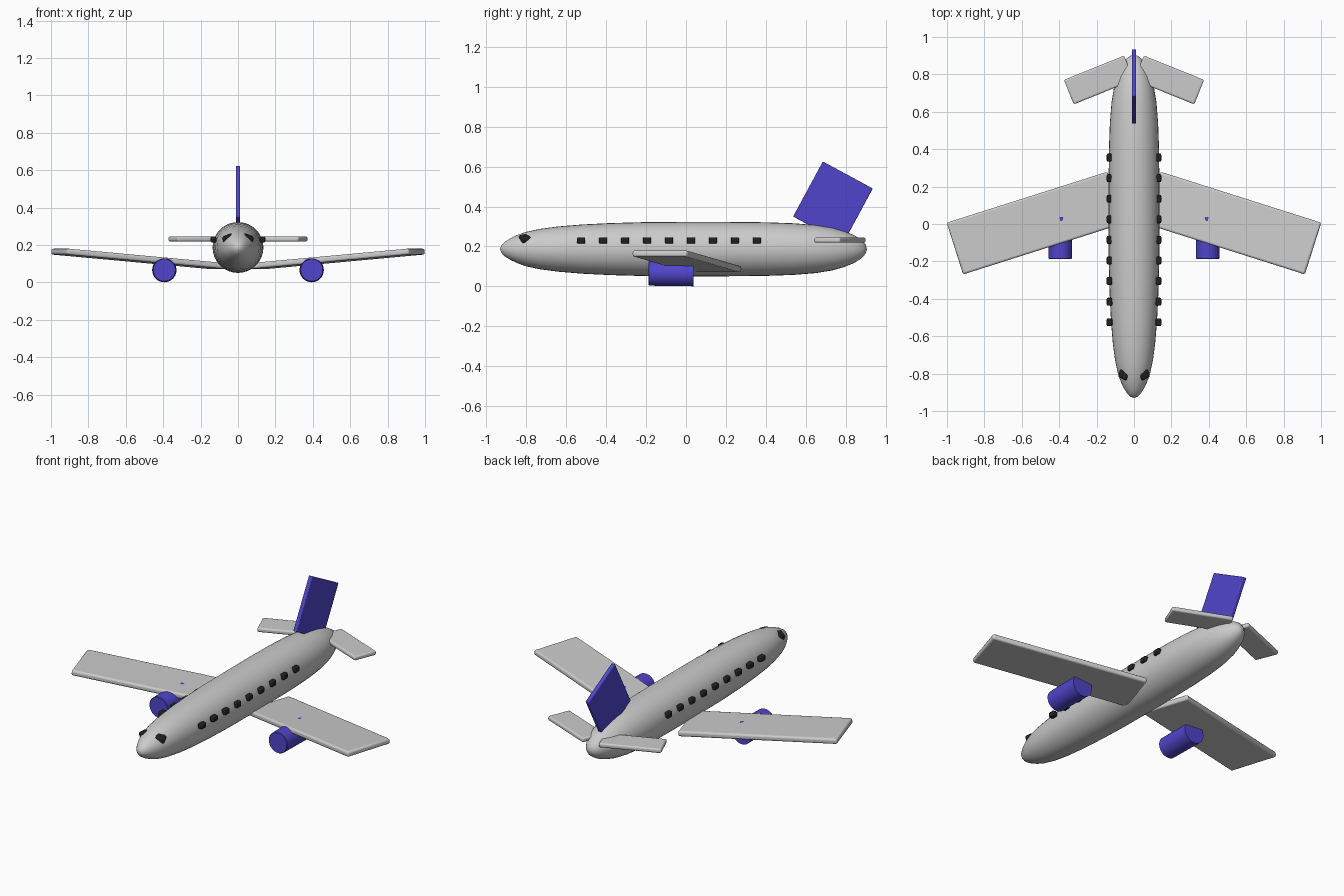
import bpy, bmesh
from math import radians, cos, sin, pi

if "Cube" in bpy.data.objects:
    bpy.data.objects.remove(bpy.data.objects["Cube"])


def paint(name, rgb):
    m = bpy.data.materials.new(name)
    m.diffuse_color = (*rgb, 1)
    m.use_nodes = True
    m.node_tree.nodes["Principled BSDF"].inputs["Base Color"].default_value = m.diffuse_color
    return m


BLUE = paint("blue", (0.08, 0.06, 0.6))
BLACK = paint("black", (0.015, 0.015, 0.015))


def add(name, bm, loc=(0, 0, 0), rot=(0, 0, 0), mat=None, bevel=0, segments=3):
    bmesh.ops.recalc_face_normals(bm, faces=bm.faces)
    me = bpy.data.meshes.new(name)
    bm.to_mesh(me)
    bm.free()
    ob = bpy.data.objects.new(name, me)
    bpy.context.collection.objects.link(ob)
    ob.location = loc
    ob.rotation_euler = [radians(a) for a in rot]
    if mat:
        me.materials.append(mat)
    if bevel:
        mod = ob.modifiers.new("bevel", 'BEVEL')
        mod.width, mod.segments = bevel, segments
    bpy.ops.object.select_all(action='DESELECT')
    ob.select_set(True)
    bpy.context.view_layer.objects.active = ob
    bpy.ops.object.shade_smooth_by_angle(angle=radians(35))
    return ob


def box(name, size, **kw):
    bm = bmesh.new()
    bmesh.ops.create_cube(bm, size=1)
    bmesh.ops.scale(bm, vec=size, verts=bm.verts)
    return add(name, bm, **kw)


def lathe_y(name, profile, sides=32, **kw):
    # Spin (radius, y) points around the y axis, closing the ends
    bm = bmesh.new()
    rings = []
    for r, y in profile:
        if r == 0:
            rings.append([bm.verts.new((0, y, 0))] * sides)
        else:
            rings.append([bm.verts.new((r * cos(2 * pi * i / sides), y, r * sin(2 * pi * i / sides)))
                          for i in range(sides)])
    for a, b in zip(rings, rings[1:]):
        for i in range(sides):
            j = (i + 1) % sides
            bm.faces.new(list(dict.fromkeys((a[i], a[j], b[j], b[i]))))
    for ring, (r, y) in ((rings[0], profile[0]), (rings[-1], profile[-1])):
        if r:
            bm.faces.new(ring)
    return add(name, bm, **kw)


# Fuselage
lathe_y("fuselage", [(0, -.93), (.018, -.924), (.036, -.907), (.053, -.88), (.07, -.845), (.086, -.8),
                     (.101, -.73), (.113, -.64), (.123, -.52), (.13, -.38), (.135, -.2), (.136, 0),
                     (.136, .2), (.134, .4), (.129, .54), (.12, .65), (.107, .73), (.09, .79),
                     (.07, .84), (.045, .88), (.022, .899), (0, .905)], loc=(0, 0, .187))

# Tail fin
box("tail_fin", (.024, .284, .313), loc=(0, .735, .42), rot=(-28.4, 0, 0), mat=BLUE, bevel=.005)

for side, s in (("right", 1), ("left", -1)):
    # Wings and tailplanes
    box(side + "_wing", (.905, .29, .032), loc=(s * .5275, .005, .126),
        rot=(0, -s * 5, -s * 17.6), bevel=.011)
    box(side + "_tailplane", (.347, .141, .026), loc=(s * .1875, .77, .232),
        rot=(0, 0, -s * 22), bevel=.009)
    # Engines
    lathe_y(side + "_engine", [(.059, -.187), (.062, -.184), (.065, .037)],
            loc=(s * .394, 0, .066), mat=BLUE)
    # Cockpit windows
    box(side + "_cockpit_window", (.056, .05, .036), loc=(s * .052, -.805, .238),
        rot=(12, s * 20, s * 25), mat=BLACK, bevel=.012)
    # Cabin windows
    for i in range(9):
        box(f"{side}_cabin_window_{i + 1}", (.03, .042, .032), loc=(s * .131, -.525 + i * .11, .23),
            mat=BLACK, bevel=.007)
